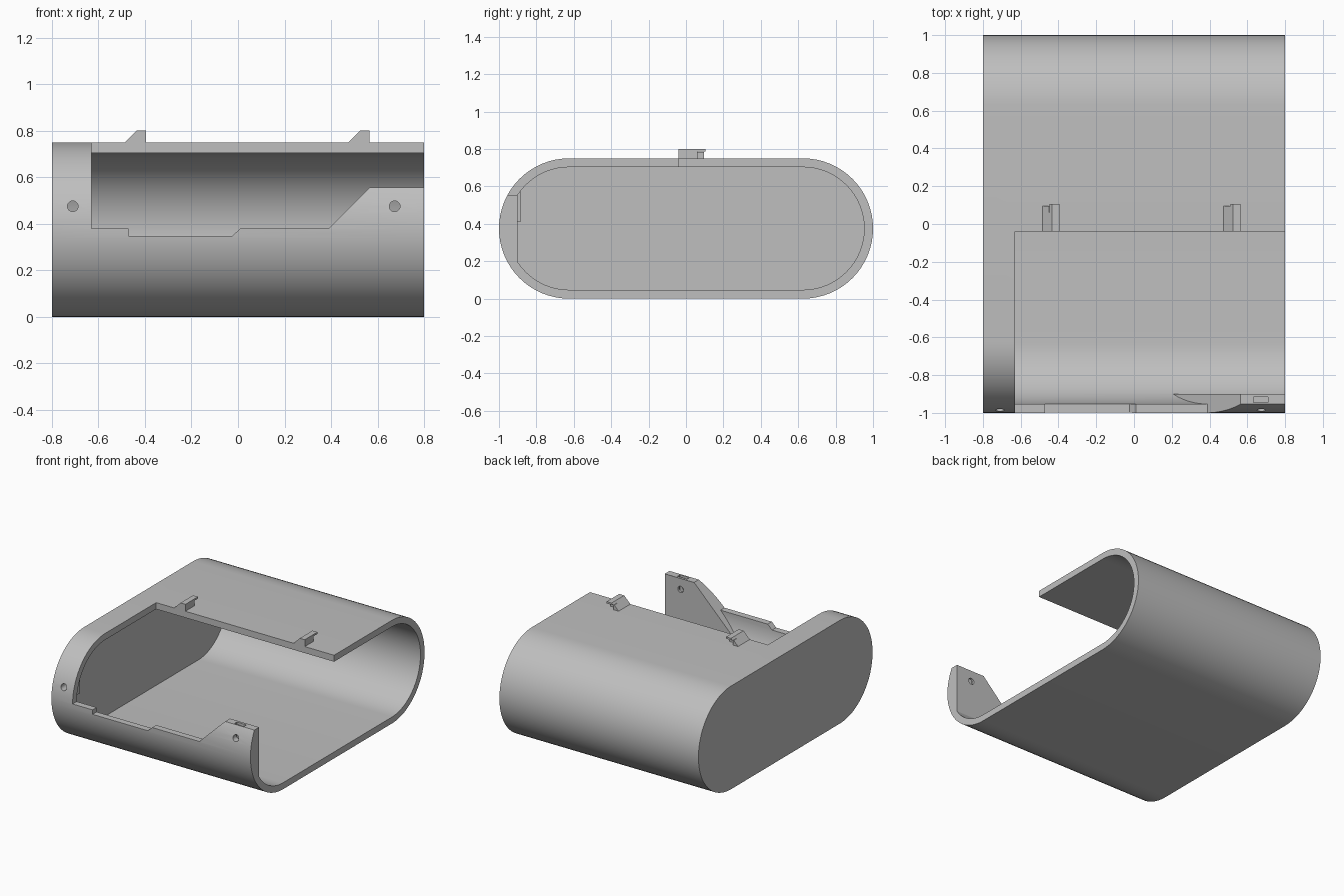
import bpy, bmesh, math
from mathutils import Vector

if "Cube" in bpy.data.objects:
    bpy.data.objects.remove(bpy.data.objects["Cube"], do_unlink=True)

grey = bpy.data.materials.new("plain grey")
grey.use_nodes = True
colour = (0.52, 0.52, 0.52, 1)
grey.diffuse_color = colour
grey.node_tree.nodes["Principled BSDF"].inputs["Base Color"].default_value = colour

RADIUS, WALL, CENTRE = 0.375, 0.047, 0.625


def prism(name, outline, axis, lo, hi):
    """Extrude a flat outline along x (outline in y, z) or y (outline in x, z) or z."""
    place = {"x": lambda a, b, t: (t, a, b),
             "y": lambda a, b, t: (a, t, b),
             "z": lambda a, b, t: (a, b, t)}[axis]
    bm = bmesh.new()
    face = bm.faces.new([bm.verts.new(place(a, b, lo)) for a, b in outline])
    new = bmesh.ops.extrude_face_region(bm, geom=[face])["geom"]
    shift = Vector(place(0, 0, hi - lo))
    bmesh.ops.translate(bm, vec=shift, verts=[v for v in new if isinstance(v, bmesh.types.BMVert)])
    bmesh.ops.recalc_face_normals(bm, faces=bm.faces)
    mesh = bpy.data.meshes.new(name)
    bm.to_mesh(mesh)
    bm.free()
    mesh.materials.append(grey)
    ob = bpy.data.objects.new(name, mesh)
    bpy.context.collection.objects.link(ob)
    return ob


def rect(a0, a1, b0, b1):
    return [(a0, b0), (a1, b0), (a1, b1), (a0, b1)]


def stadium(r, steps=32):
    pts = []
    for side in (1, -1):
        for i in range(steps + 1):
            t = -math.pi / 2 + math.pi * i / steps
            pts.append((side * (CENTRE + r * math.cos(t)), RADIUS + side * r * math.sin(t)))
    return pts


def circle(x, z, r, steps=24):
    return [(x + r * math.cos(2 * math.pi * i / steps),
             z + r * math.sin(2 * math.pi * i / steps)) for i in range(steps)]


def combine(target, tool, operation):
    mod = target.modifiers.new("boolean", "BOOLEAN")
    mod.operation = operation
    mod.solver = "EXACT"
    mod.object = tool
    bpy.ops.object.select_all(action="DESELECT")
    bpy.context.view_layer.objects.active = target
    target.select_set(True)
    bpy.ops.object.modifier_apply(modifier=mod.name)
    bpy.data.objects.remove(tool, do_unlink=True)


# Hollow sleeve with one closed end
shell = prism("shell", stadium(RADIUS), "x", -0.8, 0.9)
combine(shell, prism("cavity", stadium(RADIUS - WALL), "x", -0.755, 1.0), "DIFFERENCE")

# Flat-backed screw bosses inside the front wall
bosses = [
    ("right_boss", [(0.19, 0.18), (0.39, 0.38), (0.39, 0.65), (0.88, 0.65), (0.88, 0.18)], -0.9),
    ("left_boss", rect(-0.775, -0.65, 0.41, 0.575), -0.885),
]
for name, outline, back in bosses:
    boss = prism(name, outline, "y", -1.1, back)
    combine(boss, prism("limit", stadium(RADIUS - 0.02), "x", -1, 1.1), "INTERSECT")
    combine(shell, boss, "UNION")

# Stepped opening through the top and front, and the open end
opening = [(-0.63, 0.38), (-0.47, 0.38), (-0.47, 0.347), (-0.025, 0.347), (0.01, 0.38),
           (0.39, 0.38), (0.565, 0.555), (1.0, 0.555), (1.0, 1.0), (-0.63, 1.0)]
combine(shell, prism("opening", opening, "y", -1.2, -0.04), "DIFFERENCE")
combine(shell, prism("end_trim", rect(-1.2, 1.2, -0.2, 1), "x", 0.8, 1.2), "DIFFERENCE")

# Screw holes and the nut slot
for x in (-0.71, 0.673):
    combine(shell, prism("screw_hole", circle(x, 0.475, 0.023), "y", -1.2, -0.85), "DIFFERENCE")
combine(shell, prism("nut_slot", rect(0.633, 0.71, -0.946, -0.917), "z", 0.43, 0.7), "DIFFERENCE")

# Pair of latch hooks on the top edge
for side, x in (("left", 0.565), ("right", -0.395)):
    ramp = [(x - 0.1, 0.74), (x - 0.09, 0.75), (x - 0.04, 0.8), (x, 0.8), (x, 0.74)]
    hook = prism(side + "_hook", ramp, "y", -0.04, 0.062)
    lip = [(x - 0.053, 0.787), (x - 0.04, 0.8), (x, 0.8), (x, 0.787)]
    prism(side + "_hook_lip", lip, "y", 0.06, 0.105)
    foot = [(x - 0.09, 0.745), (x - 0.09, 0.75), (x - 0.055, 0.785), (x - 0.048, 0.785), (x - 0.048, 0.745)]
    prism(side + "_hook_foot", foot, "y", 0.06, 0.095)

# Smooth the curved wall, keep cut edges crisp
bpy.ops.object.select_all(action="DESELECT")
shell.select_set(True)
bpy.context.view_layer.objects.active = shell
bpy.ops.object.shade_smooth_by_angle(angle=math.radians(25))
